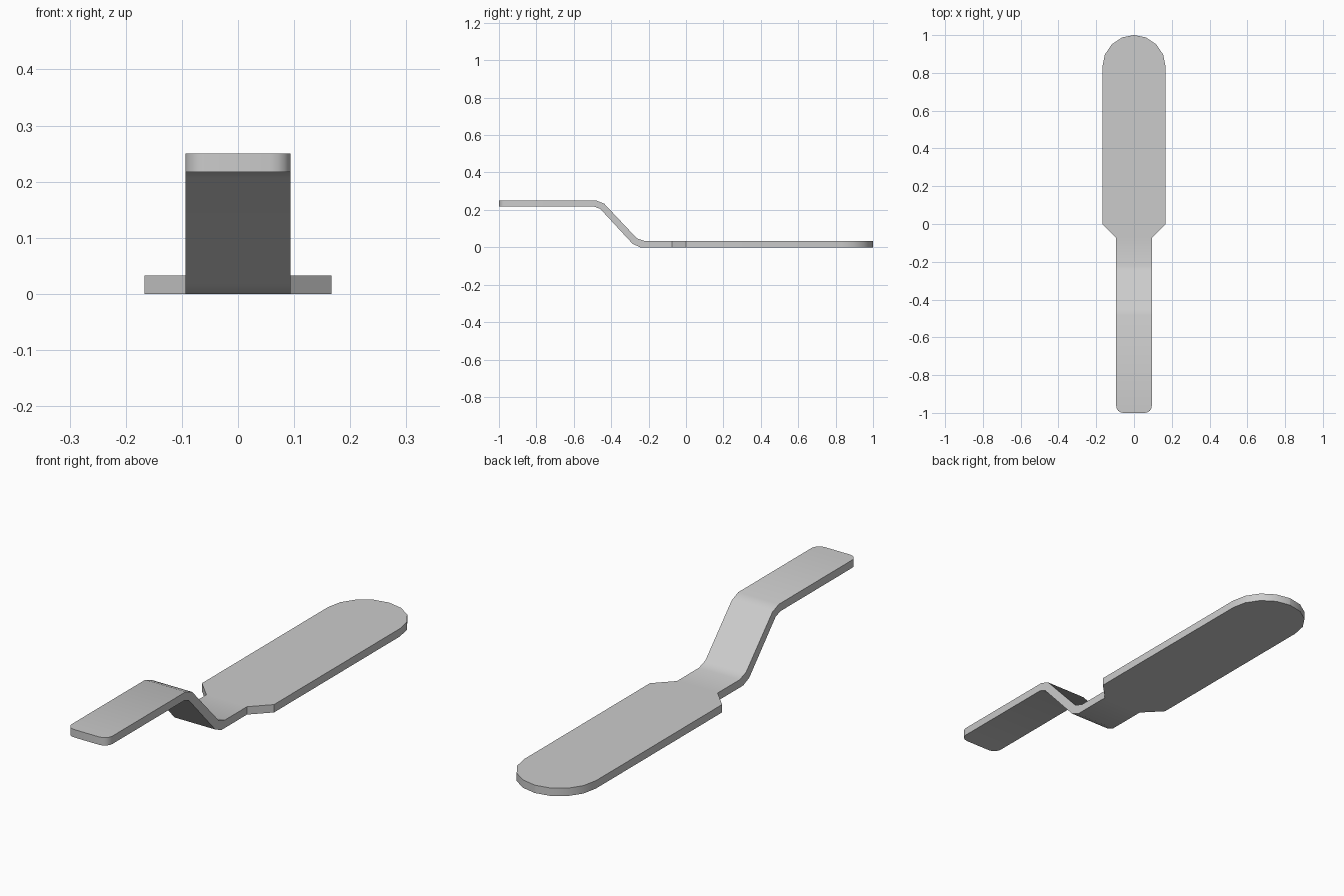
import bpy, bmesh, math

cube = bpy.data.objects.get("Cube")
if cube:
    bpy.data.objects.remove(cube, do_unlink=True)

metal = bpy.data.materials.new("light_grey_metal")
metal.use_nodes = True
grey = (0.6, 0.6, 0.6, 1)
metal.diffuse_color = grey
metal.node_tree.nodes["Principled BSDF"].inputs["Base Color"].default_value = grey

THICK, RAISE = 0.033, 0.217
NARROW, WIDE, CORNER = 0.094, 0.167, 0.036

# Stations along the strip: half width, top (y, z), bottom (y, z)
stations = []


def flat(width, y, base):
    stations.append((width, (y, base + THICK), (y, base)))


# Raised tab with rounded front corners
for i in range(5):
    a = math.pi / 2 * i / 4
    flat(NARROW - CORNER + CORNER * math.sin(a), -1 + CORNER - CORNER * math.cos(a), RAISE)

# Stepped bend down to the base
stations += [
    (NARROW, (-0.48, 0.25), (-0.49, 0.217)),
    (NARROW, (-0.437, 0.233), (-0.458, 0.205)),
    (NARROW, (-0.263, 0.048), (-0.285, 0.018)),
    (NARROW, (-0.22, 0.033), (-0.245, 0)),
]

# Shoulder, wide plate and rounded back end
flat(NARROW, -0.075, 0)
flat(WIDE, 0, 0)
for i in range(8):
    a = math.pi / 2 * i / 4
    if i < 4:
        flat(WIDE * math.cos(a), 1 - WIDE + WIDE * math.sin(a), 0)
flat(0.0005, 1, 0)

# Loft the rectangular sections
bm = bmesh.new()
rings = []
for w, top, low in stations:
    corners = [(-w, *low), (w, *low), (w, *top), (-w, *top)]
    rings.append([bm.verts.new(c) for c in corners])
for a, b in zip(rings, rings[1:]):
    for i in range(4):
        j = (i + 1) % 4
        bm.faces.new((a[i], a[j], b[j], b[i]))
bm.faces.new(rings[0])
bm.faces.new(rings[-1])
bmesh.ops.recalc_face_normals(bm, faces=bm.faces)

mesh = bpy.data.meshes.new("bent_strip")
bm.to_mesh(mesh)
bm.free()
mesh.materials.append(metal)
strip = bpy.data.objects.new("bent_strip", mesh)
bpy.context.collection.objects.link(strip)
bpy.context.view_layer.objects.active = strip
strip.select_set(True)
bpy.ops.object.shade_smooth_by_angle(angle=math.radians(35))
